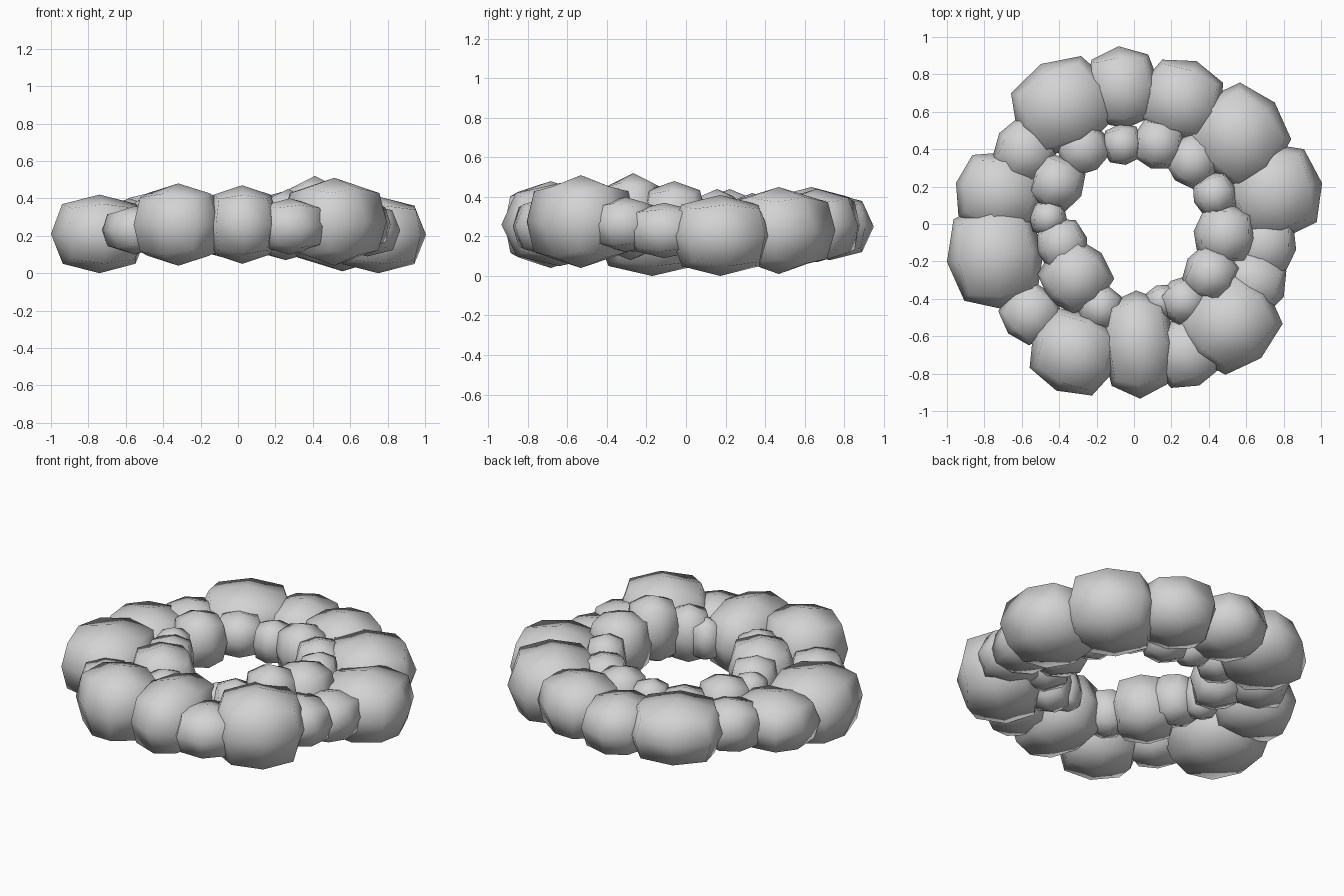
import bpy
import bmesh
import math
import random
from mathutils import Matrix, Vector

cube = bpy.data.objects.get("Cube")
if cube:
    bpy.data.objects.remove(cube, do_unlink=True)

stone_grey = bpy.data.materials.new("stone_grey")
stone_grey.use_nodes = True
grey = (0.65, 0.65, 0.65, 1)
stone_grey.diffuse_color = grey
stone_grey.node_tree.nodes["Principled BSDF"].inputs["Base Color"].default_value = grey

rng = random.Random(7)
ROUNDNESS = 0.82


def make_stone(name, angle, distance, yaw, depth, width, bottom, top):
    """Rounded block set at an angle round the ring, with its own extra turn."""
    bm = bmesh.new()
    bmesh.ops.create_cube(bm, size=2)
    bmesh.ops.subdivide_edges(bm, edges=bm.edges[:], cuts=1, use_grid_fill=True)
    for v in bm.verts:
        v.co = v.co.lerp(v.co.normalized(), ROUNDNESS)
        v.co.x *= rng.uniform(0.98, 1.02)
        v.co.y *= rng.uniform(0.98, 1.02)
    # Size and turn the block, push it out along x, then swing it round the ring
    size = Matrix.Diagonal((depth, width, (top - bottom) / 2, 1))
    turn = Matrix.Rotation(math.radians(yaw), 4, "Z")
    place = Matrix.Translation(Vector((distance, 0, (bottom + top) / 2)))
    swing = Matrix.Rotation(math.radians(angle), 4, "Z")
    bm.transform(swing @ place @ turn @ size)
    for face in bm.faces:
        face.smooth = True
    mesh = bpy.data.meshes.new(name)
    bm.to_mesh(mesh)
    bm.free()
    mesh.materials.append(stone_grey)
    stone = bpy.data.objects.new(name, mesh)
    bpy.context.collection.objects.link(stone)


# Outer boulders: angle, distance, turn, half depth, half width, bottom, top
outer_stones = [
    (121, .74, -3, .25, .28, .08, .45),
    (95, .73, 0, .22, .20, .08, .42),
    (69, .71, 0, .22, .23, .07, .44),
    (40, .73, 3, .26, .27, .01, .45),
    (13, .77, -3, .26, .26, .00, .41),
    (-9, .70, 0, .18, .19, .09, .37),
    (-26, .70, 0, .19, .17, .12, .40),
    (-46, .74, -2, .25, .27, .04, .51),
    (-68, .74, 0, .19, .19, .10, .40),
    (-88, .64, 0, .29, .20, .05, .47),
    (-115, .755, 0, .23, .24, .04, .48),
    (-139, .73, 0, .16, .16, .10, .36),
    (193, .76, -6, .26, .29, .00, .42),
    (167, .74, 0, .24, .22, .07, .40),
    (146, .70, 0, .17, .17, .10, .40),
]

# Inner cobbles: angle, distance, half size, bottom, top
inner_stones = [
    (152, .47, .15, .10, .44),
    (176, .46, .10, .12, .40),
    (196, .40, .14, .12, .42),
    (222, .42, .19, .08, .45),
    (248, .48, .12, .12, .40),
    (124, .49, .14, .14, .40),
    (98, .43, .11, .14, .40),
    (73, .45, .14, .10, .43),
    (47, .46, .14, .14, .42),
    (20, .46, .12, .12, .44),
    (-7, .49, .17, .10, .48),
    (-33, .49, .15, .12, .52),
    (-57, .49, .13, .10, .45),
    (-70, .44, .09, .14, .40),
]

for number, stone in enumerate(outer_stones, 1):
    make_stone(f"outer_stone_{number}", *stone)

for number, (angle, distance, half, bottom, top) in enumerate(inner_stones, 1):
    make_stone(f"inner_stone_{number}", angle, distance, 0, half, half, bottom, top)
